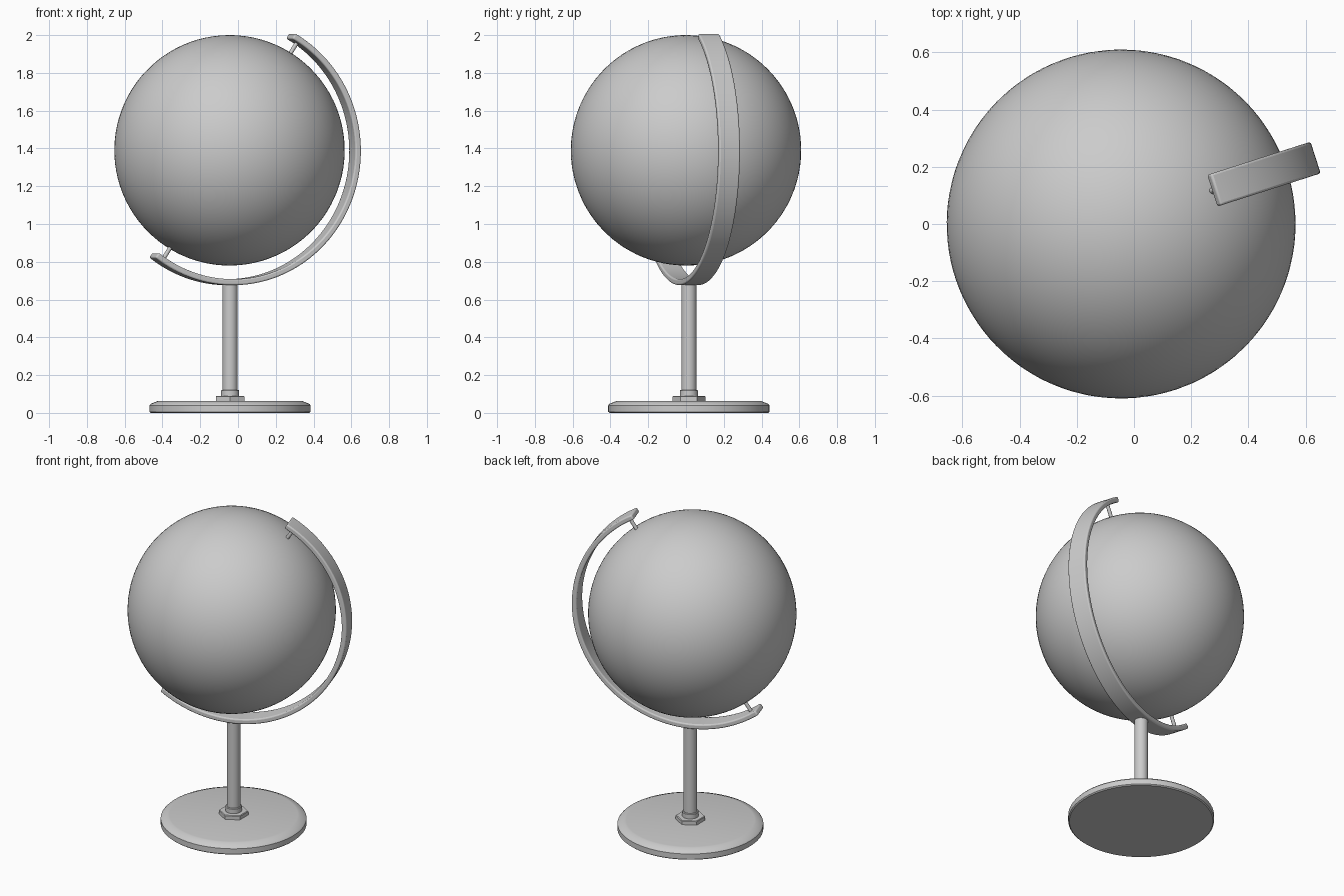
import bpy, bmesh
from math import sin, cos, radians, pi
from mathutils import Vector, Matrix

if "Cube" in bpy.data.objects:
    bpy.data.objects.remove(bpy.data.objects["Cube"])

CX, CY = -0.042, 0.015          # stand axis
CENTER = Vector((CX, CY, 1.387))  # centre of the arm arc
TURN = radians(17.8)            # arm plane rotated about z
TILT = radians(33)              # globe axis tilt


def finish(name, bm, angle=30):
    bmesh.ops.recalc_face_normals(bm, faces=bm.faces)
    me = bpy.data.meshes.new(name)
    bm.to_mesh(me)
    bm.free()
    ob = bpy.data.objects.new(name, me)
    bpy.context.collection.objects.link(ob)
    bpy.ops.object.select_all(action='DESELECT')
    ob.select_set(True)
    bpy.context.view_layer.objects.active = ob
    bpy.ops.object.shade_smooth_by_angle(angle=radians(angle))
    return ob


def lathe(name, profile, sides=64, phase=0.0):
    """Closed solid of revolution around the stand axis from (radius, z) points."""
    bm = bmesh.new()
    rings = [[bm.verts.new((CX + r * cos(phase + 2 * pi * i / sides),
                            CY + r * sin(phase + 2 * pi * i / sides), z))
              for i in range(sides)] for r, z in profile]
    for a, b in zip(rings, rings[1:]):
        for i in range(sides):
            j = (i + 1) % sides
            bm.faces.new((a[i], a[j], b[j], b[i]))
    bm.faces.new(rings[0])
    bm.faces.new(rings[-1])
    return finish(name, bm)


def arm_point(r, a, w=0.0):
    """Point at radius r, angle a from vertical in the arm plane, offset w across it."""
    p = Vector((r * sin(a), w, r * cos(a)))
    return CENTER + Matrix.Rotation(TURN, 3, 'Z') @ p


# Stand
lathe("base", [(0.42, 0), (0.427, 0.006), (0.427, 0.04), (0.42, 0.048),
               (0.385, 0.062), (0.375, 0.064)], 96)
lathe("hex_nut", [(0.087, 0.06), (0.087, 0.086), (0.083, 0.09)], 6, pi / 2)
lathe("collar", [(0.048, 0.085), (0.048, 0.118), (0.045, 0.122)], 48)
lathe("post", [(0.04, 0.06), (0.04, 0.69)], 48)

# Curved arm: rectangular section swept round the globe
bm = bmesh.new()
R_IN, R_OUT, HALF = 0.679, 0.711, 0.058
a0, a1, steps = radians(29), radians(217.5), 96
rings = []
for k in range(steps + 1):
    a = a0 + (a1 - a0) * k / steps
    rings.append([bm.verts.new(arm_point(r, a, w)) for r, w in
                  ((R_IN, -HALF), (R_OUT, -HALF), (R_OUT, HALF), (R_IN, HALF))])
for p, q in zip(rings, rings[1:]):
    for i in range(4):
        j = (i + 1) % 4
        bm.faces.new((p[i], p[j], q[j], q[i]))
bm.faces.new(rings[0])
bm.faces.new(rings[-1])
arm = finish("curved_arm", bm)
bev = arm.modifiers.new("soft_edges", 'BEVEL')
bev.width = 0.008
bev.segments = 3
bev.limit_method = 'ANGLE'

# Globe, with its poles along the tilted axis
axis = (arm_point(1, TILT) - CENTER).normalized()
rot = Vector((0, 0, 1)).rotation_difference(axis).to_matrix().to_4x4()
bm = bmesh.new()
bmesh.ops.create_uvsphere(bm, u_segments=96, v_segments=48, radius=0.61,
                          matrix=Matrix.Translation((-0.045, 0, 1.39)) @ rot)
finish("globe", bm)

# Pivot pins between globe and arm ends
for name, s in (("top_pin", 1), ("bottom_pin", -1)):
    bm = bmesh.new()
    bmesh.ops.create_cone(bm, cap_ends=True, segments=24, radius1=0.011, radius2=0.011,
                          depth=0.1,
                          matrix=Matrix.Translation(CENTER + axis * 0.64 * s) @ rot)
    finish(name, bm)
